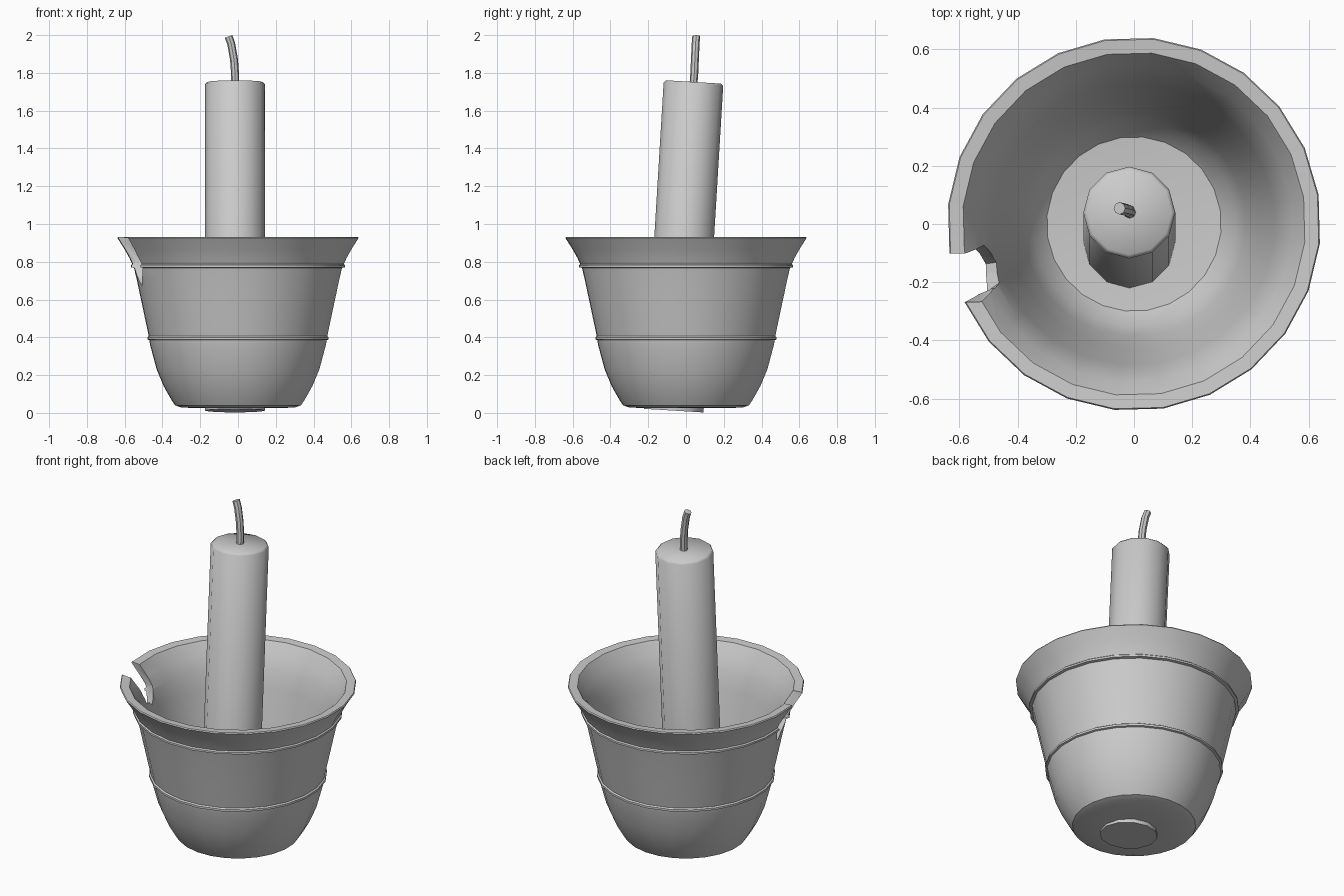
import bpy
import bmesh
import math
from mathutils import Vector, Matrix

cube = bpy.data.objects.get("Cube")
if cube:
    bpy.data.objects.remove(cube, do_unlink=True)

GREY = (0.6, 0.6, 0.6, 1)
grey = bpy.data.materials.new("plain grey")
grey.use_nodes = True
grey.diffuse_color = GREY
grey.node_tree.nodes["Principled BSDF"].inputs["Base Color"].default_value = GREY


def finish(name, bm, angle=None):
    bmesh.ops.recalc_face_normals(bm, faces=bm.faces)
    mesh = bpy.data.meshes.new(name)
    bm.to_mesh(mesh)
    bm.free()
    mesh.materials.append(grey)
    obj = bpy.data.objects.new(name, mesh)
    bpy.context.collection.objects.link(obj)
    if angle:
        smooth(obj, angle)
    return obj


def smooth(obj, angle):
    bpy.ops.object.select_all(action='DESELECT')
    obj.select_set(True)
    bpy.context.view_layer.objects.active = obj
    bpy.ops.object.shade_smooth_by_angle(angle=math.radians(angle))


def loft(bm, rings, cap=True):
    for a, b in zip(rings, rings[1:]):
        for i in range(len(a)):
            j = (i + 1) % len(a)
            bm.faces.new((a[i], a[j], b[j], b[i]))
    if cap:
        bm.faces.new(rings[0][::-1])
        bm.faces.new(rings[-1])


def ring(bm, radius, sides, matrix, phase=0.0):
    return [bm.verts.new(matrix @ Vector((radius * math.cos(phase + math.tau * i / sides),
                                          radius * math.sin(phase + math.tau * i / sides), 0)))
            for i in range(sides)]


# Bowl: outer wall with two raised bands, flared rim, inner wall and floor
profile = [(0.17, 0.025), (0.30, 0.028), (0.335, 0.04), (0.358, 0.075), (0.395, 0.14),
           (0.433, 0.23), (0.468, 0.36), (0.472, 0.385), (0.483, 0.388), (0.483, 0.4),
           (0.475, 0.406), (0.51, 0.57), (0.54, 0.71), (0.554, 0.768), (0.57, 0.771),
           (0.57, 0.782), (0.563, 0.788), (0.578, 0.82), (0.603, 0.865), (0.642, 0.926),
           (0.638, 0.932), (0.59, 0.928), (0.545, 0.86), (0.512, 0.79), (0.485, 0.69),
           (0.43, 0.4), (0.385, 0.23), (0.35, 0.13), (0.30, 0.075), (0.17, 0.065)]
bm = bmesh.new()
loft(bm, [ring(bm, r, 24, Matrix.Translation((0, 0, z)), math.radians(9)) for r, z in profile])
bowl = finish("bowl", bm)

# Chip broken out of the rim, reaching lower on the outside than the inside
outer = [(-0.105, 0.98), (-0.1, 0.92), (-0.07, 0.80), (-0.10, 0.72), (-0.14, 0.64),
         (-0.18, 0.70), (-0.25, 0.77), (-0.24, 0.83), (-0.267, 0.92), (-0.27, 0.98)]
inner = [(-0.08, 0.98), (-0.075, 0.92), (-0.085, 0.84), (-0.10, 0.79), (-0.13, 0.75),
         (-0.16, 0.765), (-0.20, 0.77), (-0.21, 0.83), (-0.24, 0.92), (-0.245, 0.98)]
bm = bmesh.new()
loft(bm, [[bm.verts.new((x, y, z)) for y, z in points]
          for x, points in ((-0.75, outer), (-0.53, outer), (-0.46, inner), (-0.4, inner))])
cutter = finish("chip_cutter", bm)
cutter.hide_render = True
cut = bowl.modifiers.new("chip", 'BOOLEAN')
cut.operation = 'DIFFERENCE'
cut.solver = 'EXACT'
cut.object = cutter
bpy.context.view_layer.objects.active = bowl
bowl.select_set(True)
bpy.ops.object.modifier_apply(modifier=cut.name)
bpy.data.objects.remove(cutter, do_unlink=True)
smooth(bowl, 35)

# Candle: leaning cylinder that pokes through the floor
base, tip = Vector((-0.016, -0.065, 0.012)), Vector((-0.016, 0.04, 1.752))
axis = tip - base
turn = axis.to_track_quat('Z', 'Y').to_matrix().to_4x4()
length = axis.length
bm = bmesh.new()
place = Matrix.Translation(base) @ turn
loft(bm, [ring(bm, r, 12, place @ Matrix.Translation((0, 0, h)))
          for r, h in ((0.158, 0), (0.158, length - 0.012), (0.146, length))])
finish("candle", bm, 50)

# Wick: short bent tube with a slanted end
path = [(-0.014, 0.038, 1.72), (-0.016, 0.044, 1.80), (-0.021, 0.047, 1.87),
        (-0.036, 0.051, 1.955), (-0.05, 0.054, 1.993)]
bm = bmesh.new()
rings = []
for k, p in enumerate(path):
    ahead = Vector(path[min(k + 1, 4)]) - Vector(path[max(k - 1, 0)])
    tilt = Matrix.Rotation(math.atan2(ahead.x, ahead.z), 4, 'Y')
    rings.append(ring(bm, 0.021, 8, Matrix.Translation(p) @ tilt))
loft(bm, rings)
finish("wick", bm, 40)
